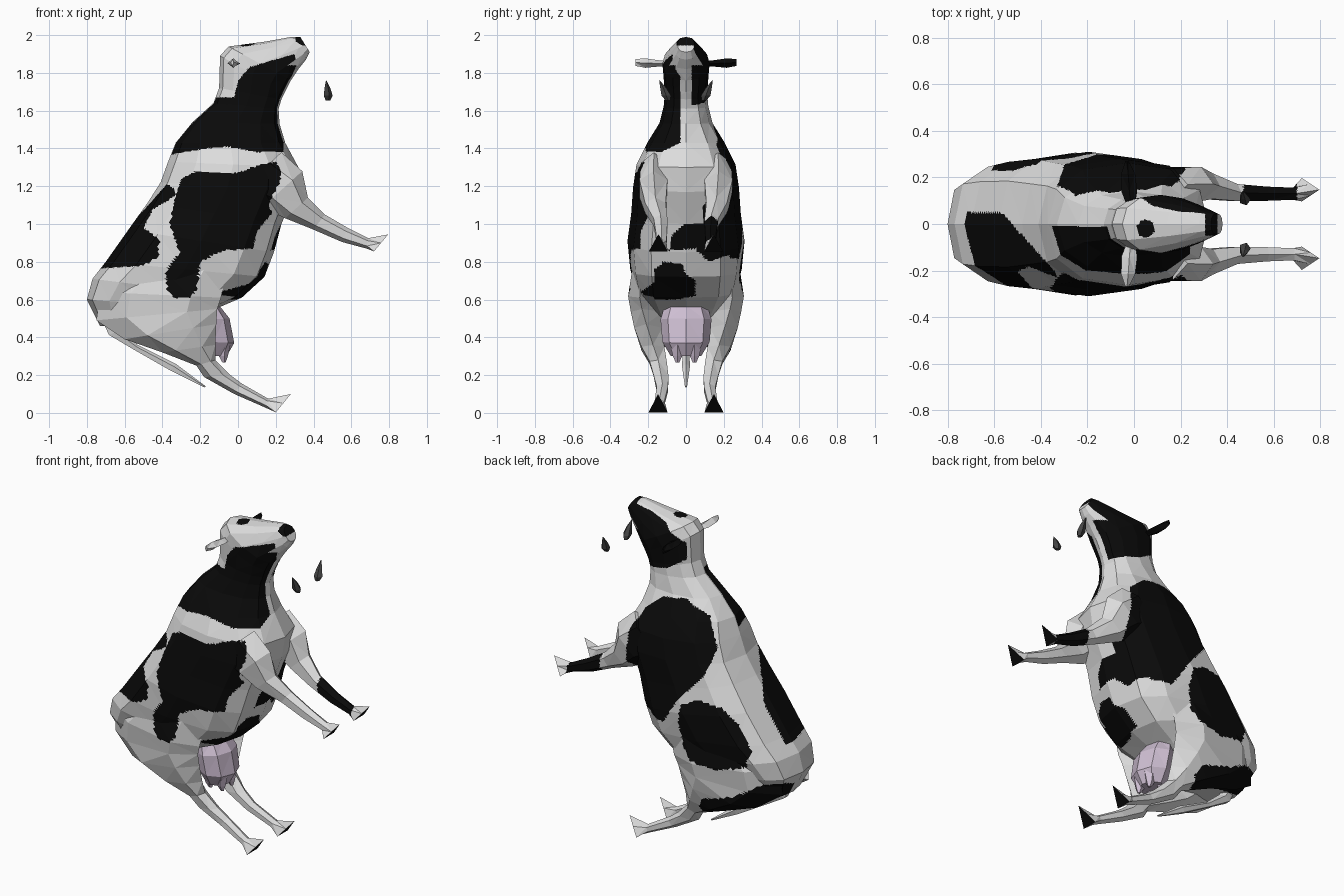
import bpy, bmesh, math
from mathutils import Vector


def material(name, rgb):
    m = bpy.data.materials.new(name)
    m.diffuse_color = (*rgb, 1)
    return m


WHITE = material("white_hide", (0.72, 0.72, 0.72))
BLACK = material("black_hide", (0.003, 0.003, 0.003))
PINK = material("udder_pink", (0.62, 0.52, 0.65))
HORN = material("horn_grey", (0.06, 0.06, 0.06))

# Hide patches: side outlines in x,z on the right (-y) and left (+y) flank
RIGHT = [
    # neck and cheek
    [(-.4, 1.36), (-.32, 1.47), (-.13, 1.67), (-.02, 1.67), (.0, 1.76), (.06, 1.83), (.16, 1.86),
     (.3, 1.9), (.31, 1.84), (.24, 1.68), (.24, 1.38), (.1, 1.38), (-.05, 1.41), (-.17, 1.4)],
    # flank
    [(-.22, 1.28), (0, 1.27), (.1, 1.31), (.2, 1.33), (.23, 1.28), (.22, 1.22), (.16, 1.1), (.18, 1.06),
     (.1, .96), (.08, .87), (-.08, .86), (-.2, .8), (-.22, .65), (-.26, .61), (-.33, .61), (-.38, .65),
     (-.38, .75), (-.31, .85), (-.36, 1.0), (-.33, 1.15), (-.3, 1.24)],
    # rump
    [(-.8, .76), (-.55, 1.1), (-.42, 1.21), (-.35, 1.22), (-.33, 1.15), (-.45, 1.08), (-.5, .98),
     (-.42, .92), (-.42, .83), (-.5, .78)],
]
LEFT = [
    # face
    [(.38, 1.98), (.2, 1.96), (.08, 1.93), (-.06, 1.84), (-.06, 1.74), (.05, 1.67), (.17, 1.64),
     (.25, 1.62), (.3, 1.74), (.32, 1.83), (.39, 1.9)],
    # shoulder
    [(.22, 1.3), (.16, 1.42), (.05, 1.51), (-.1, 1.53), (-.25, 1.46), (-.33, 1.3), (-.3, 1.15),
     (-.15, .98), (-.04, .81), (.07, .82), (.2, .98), (.25, 1.1), (.23, 1.2)],
    # belly side
    [(-.15, .84), (-.18, .96), (-.28, 1.01), (-.42, .99), (-.52, .9), (-.61, .76), (-.58, .66), (-.4, .61),
     (-.24, .63), (-.18, .7)],
    # underside of thigh
    [(-.25, .33), (-.28, .39), (-.5, .46), (-.65, .55), (-.76, .57), (-.76, .47), (-.5, .34), (-.27, .27)],
]
# Patches on the belly front, in y,z
FRONT = [
    [(-.17, .76), (-.12, .8), (-.02, .79), (.0, .73), (.05, .7), (.05, .62), (-.05, .6), (-.2, .6), (-.24, .64), (-.17, .69)],
    [(-.09, .86), (-.07, .95), (.0, 1.0), (.1, 1.0), (.11, 1.05), (.17, 1.05), (.3, .95), (.3, .86), (.12, .8), (.05, .87)],
]
# Hoof sole outline, pointed at the top and broad below
SOLE = [(1, 0), (0, .5), (-1, 1), (-1, 0), (-1, -1), (0, -.5)]


def inside(a, b, poly):
    hit = False
    for (x1, z1), (x2, z2) in zip(poly, poly[1:] + poly[:1]):
        if (z1 > b) != (z2 > b) and a < (x2 - x1) * (b - z1) / (z2 - z1) + x1:
            hit = not hit
    return hit


def is_black(c, n):
    x, y, z = c
    if z > 1.945 and x > .305 and abs(y) < .05:                  # nose
        return True
    if z > 1.9 and math.hypot(x - .05, y + .02) < .038:          # forehead
        return True
    if z > 1.84 and n.x > .4:                                    # pale muzzle
        return False
    if y > 0 and z < 1.1 and .47 < x < .7:                       # left foreleg band
        return True
    if y < (-.03 if x > .05 else -.01) and any(inside(x, z, p) for p in RIGHT[:2]):
        return True
    if y < min(.05, .05 - (x + .57) * 1.1) and inside(x, z, RIGHT[2]):
        return True
    if y > .03 and any(inside(x, z, p) for p in LEFT):
        return True
    return n.x > .3 and x < .26 and any(inside(y, z, p) for p in FRONT)


def loft(name, rings, mats, sides=6, power=None, cuts=0, sole=False):
    """Skin rings given as (centre, half axis u, half axis v), capped at both ends."""
    bm = bmesh.new()
    loops = []
    for k, (c, u, v) in enumerate(rings):
        loop = []
        e = power[k] if power else 1
        for i in range(sides):
            t = 2 * math.pi * i / sides
            a, b = (math.copysign(abs(f) ** e, f) if abs(f) > 1e-6 else 0 for f in (math.cos(t), math.sin(t)))
            if sole and k == len(rings) - 1:
                a, b = SOLE[i]
            loop.append(bm.verts.new(Vector(c) + Vector(u) * a + Vector(v) * b))
        loops.append(loop)
    for p, q in zip(loops, loops[1:]):
        for i in range(sides):
            j = (i + 1) % sides
            bm.faces.new((p[i], p[j], q[j], q[i]))
    bm.faces.new(loops[0][::-1])
    end = bm.faces.new(loops[-1])
    end.material_index = 1 if sole else 0
    bmesh.ops.recalc_face_normals(bm, faces=bm.faces)
    bmesh.ops.triangulate(bm, faces=bm.faces)
    if cuts:
        bmesh.ops.subdivide_edges(bm, edges=bm.edges, cuts=cuts, use_grid_fill=True)
        bm.normal_update()
        for f in bm.faces:
            if is_black(f.calc_center_median(), f.normal):
                f.material_index = 1
    me = bpy.data.meshes.new(name)
    bm.to_mesh(me)
    bm.free()
    for m in mats:
        me.materials.append(m)
    ob = bpy.data.objects.new(name, me)
    bpy.context.collection.objects.link(ob)
    return ob


def span(xb, zb, xf, zf, w, y=0, dy=0):
    """Ring from a rear to a front point in the side plane; w = half width, dy = outward splay."""
    return (((xb + xf) / 2, y, (zb + zf) / 2), ((xf - xb) / 2, dy, (zf - zb) / 2), (0, w, 0))


# Torso, neck and head in one skin: rear point, front point, half width, squareness
body = [(-.73, .46, -.32, .44, .15, .65), (-.80, .60, -.12, .55, .225, .62), (-.77, .71, .02, .61, .27, .65),
        (-.70, .80, .14, .72, .295, .7), (-.58, .97, .19, .85, .31, .75), (-.48, 1.11, .23, 1.0, .29, .75),
        (-.41, 1.22, .30, 1.17, .28, .78), (-.37, 1.33, .32, 1.30, .262, .82), (-.33, 1.43, .25, 1.43, .205, .85),
        (-.24, 1.54, .22, 1.53, .14, .85), (-.13, 1.64, .215, 1.61, .118, .85), (-.10, 1.72, .23, 1.66, .112, .85),
        (-.095, 1.89, .25, 1.70, .12, .85), (-.05, 1.94, .28, 1.76, .125, .85), (.14, 1.965, .32, 1.82, .093, .85),
        (.28, 1.99, .36, 1.87, .06, .85), (.33, 1.99, .38, 1.91, .045, .85)]
loft("body", [span(*r[:5]) for r in body], [WHITE, BLACK], 12, [r[5] for r in body], 12)

# Legs: rear point, front point, half width, distance from the middle, splay
hind = [(-.55, .80, -.06, .74, .07, .21, .03), (-.73, .64, -.09, .61, .10, .195, .05),
        (-.75, .49, -.11, .55, .10, .178, .055), (-.60, .39, -.115, .47, .085, .19, .02),
        (-.40, .32, -.12, .36, .07, .175, 0), (-.22, .25, -.12, .28, .052, .147, 0),
        (-.18, .19, -.04, .20, .045, .132, 0), (-.02, .10, .02, .155, .035, .125, 0),
        (.14, .03, .16, .075, .03, .14, 0), (.20, .003, .28, .1, .05, .148, 0)]
fore = [(-.02, 1.15, .23, 1.38, .08, .17, 0), (.13, 1.09, .34, 1.28, .085, .172, 0), (.25, 1.03, .37, 1.14, .063, .162, 0),
        (.40, .97, .46, 1.05, .042, .135, 0), (.55, .905, .58, .98, .035, .13, 0), (.68, .87, .69, .925, .03, .13, 0),
        (.72, .855, .795, .945, .05, .147, 0)]
for side, s in (("left", 1), ("right", -1)):
    for part, rings in (("hind_leg", hind), ("front_leg", fore)):
        loft(f"{side}_{part}", [span(*r[:5], s * r[5], s * r[6]) for r in rings], [WHITE, BLACK], 6, None, 9, True)
    # Ear, black on the left
    loft(f"{side}_ear", [((x, s * y, z), (a, 0, 0), (0, 0, b)) for x, y, z, a, b in
         ((-.015, .09, 1.85, .02, .012), (-.02, .14, 1.85, .034, .016),
          (-.025, .215, 1.852, .03, .025), (-.03, .268, 1.855, .008, .018))],
         [BLACK if s > 0 else WHITE], 4)
    # Loose horn drop
    loft(f"{side}_horn", [((x, s * y, z), (r, 0, 0), (0, r, 0)) for x, y, z, r in
         ((.475, .095, 1.655, .014), (.475, .105, 1.68, .026), (.472, .12, 1.72, .017), (.467, .14, 1.76, .002))],
         [HORN], 5)

# Udder and teats
loft("udder", [span(-.24, .58, -.10, .57, .11), span(-.25, .49, -.045, .50, .135),
               span(-.24, .38, -.02, .37, .125), span(-.20, .30, -.06, .30, .08)], [PINK], 8)
for i, (x, y) in enumerate(((-.08, -.045), (-.08, .045), (-.16, -.045), (-.16, .045))):
    loft(f"teat_{i + 1}", [((x + d, y, z), (r, 0, 0), (0, r, 0)) for d, z, r in
         ((0, .36, .04), (0, .30, .026), (.005, .268, .01))], [PINK], 5)

# Tail
loft("tail", [span(-.74, .52, -.66, .50, .035), span(-.69, .41, -.62, .44, .03),
              span(-.55, .33, -.53, .36, .018), span(-.36, .22, -.33, .26, .022),
              span(-.18, .135, -.17, .14, .006)], [WHITE], 5)
